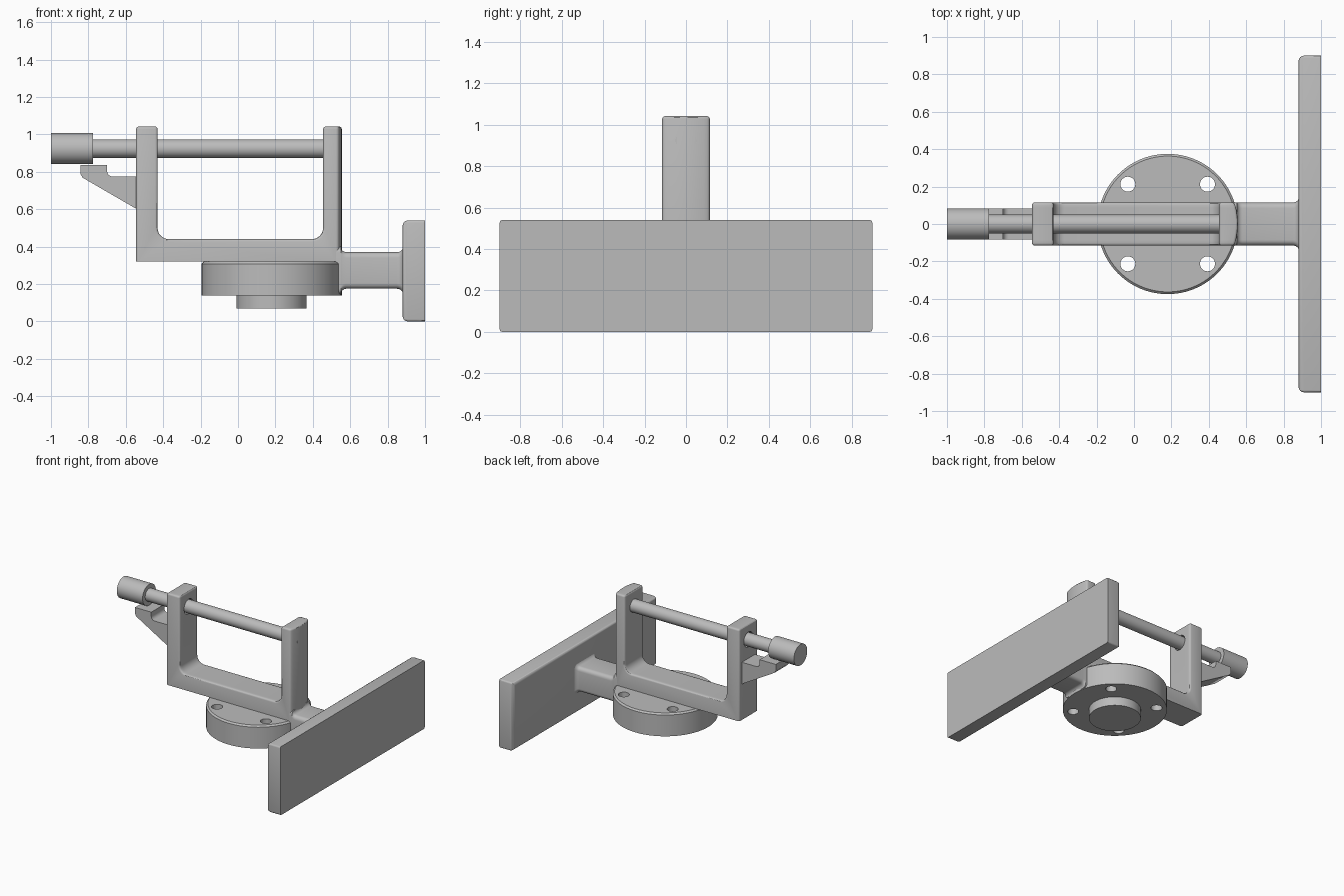
import bpy, bmesh
from math import pi, cos, sin, sqrt
from mathutils import Matrix, Vector

cube = bpy.data.objects.get("Cube")
if cube:
    bpy.data.objects.remove(cube, do_unlink=True)

grey = bpy.data.materials.new("machined grey")
grey.use_nodes = True
grey.diffuse_color = (0.5, 0.5, 0.5, 1)
grey.node_tree.nodes["Principled BSDF"].inputs["Base Color"].default_value = (0.5, 0.5, 0.5, 1)

HALF = 0.115              # half width of the bracket
HUB_X, DISC_R = 0.18, 0.375
ROD_Z = 0.924


def finish(bm, name, smooth=True):
    bmesh.ops.recalc_face_normals(bm, faces=bm.faces)
    mesh = bpy.data.meshes.new(name)
    bm.to_mesh(mesh)
    bm.free()
    mesh.materials.append(grey)
    obj = bpy.data.objects.new(name, mesh)
    bpy.context.collection.objects.link(obj)
    if smooth:
        select(obj)
        bpy.ops.object.shade_smooth_by_angle(angle=pi / 6)
    return obj


def select(obj):
    bpy.ops.object.select_all(action='DESELECT')
    obj.select_set(True)
    bpy.context.view_layer.objects.active = obj


def round_edges(bm, width, rule, segments=3):
    """Round the sharp edges whose midpoint passes the rule."""
    edges = [e for e in bm.edges if len(e.link_faces) == 2
             and e.calc_face_angle() > 0.5
             and rule((e.verts[0].co + e.verts[1].co) / 2)]
    bmesh.ops.bevel(bm, geom=edges, offset=width, segments=segments,
                    profile=0.5, affect='EDGES', clamp_overlap=True)


def add_cylinder(bm, centre, radius, length, along_x=False, sides=64):
    turn = Matrix.Rotation(pi / 2, 4, 'Y') if along_x else Matrix()
    bmesh.ops.create_cone(bm, cap_ends=True, segments=sides, radius1=radius,
                          radius2=radius, depth=length,
                          matrix=Matrix.Translation(centre) @ turn)


def extrude_profile(points, half, slices=1):
    """Extrude an x-z outline evenly across y."""
    bm = bmesh.new()
    rings = [[bm.verts.new((x, -half + 2 * half * i / slices, z)) for x, z in points]
             for i in range(slices + 1)]
    bm.faces.new(rings[0])
    bm.faces.new(rings[-1])
    n = len(points)
    for a, b in zip(rings, rings[1:]):
        for i in range(n):
            j = (i + 1) % n
            bm.faces.new((a[i], a[j], b[j], b[i]))
    bmesh.ops.recalc_face_normals(bm, faces=bm.faces)
    bm.normal_update()
    return bm


def arc(cx, cz, r, start, end, steps=8):
    return [(cx + r * cos(start + (end - start) * i / steps),
             cz + r * sin(start + (end - start) * i / steps)) for i in range(steps + 1)]


def cut(obj, bm):
    cutter = finish(bm, "hole_cutter", smooth=False)
    cutter.hide_render = True
    select(obj)
    mod = obj.modifiers.new("holes", 'BOOLEAN')
    mod.operation, mod.solver, mod.object = 'DIFFERENCE', 'EXACT', cutter
    bpy.ops.object.modifier_apply(modifier=mod.name)
    bpy.data.objects.remove(cutter, do_unlink=True)
    bpy.ops.object.shade_smooth_by_angle(angle=pi / 6)


# U-shaped bracket, its outer right face following the disc's curve
outline = ([(-0.545, 0.32), (0.555, 0.32), (0.555, 1.042), (0.455, 1.042)]
           + arc(0.395, 0.5, 0.06, 0, -pi / 2)
           + arc(-0.37, 0.5, 0.06, -pi / 2, -pi)
           + [(-0.43, 1.042), (-0.545, 1.042)])
bm = extrude_profile(outline, HALF, slices=8)
for v in bm.verts:
    if v.co.x > 0.5:
        v.co.x = HUB_X + sqrt(DISC_R ** 2 - v.co.y ** 2)
bm.normal_update()
round_edges(bm, 0.013, lambda p: p.z > 0.33)
bracket = finish(bm, "bracket")
bm = bmesh.new()
add_cylinder(bm, (-0.49, 0, ROD_Z), 0.058, 0.3, along_x=True)
cut(bracket, bm)

# Mounting disc with four bolt holes
bm = bmesh.new()
add_cylinder(bm, (HUB_X, 0, 0.23), DISC_R, 0.18, sides=96)
bm.normal_update()
round_edges(bm, 0.012, lambda p: p.z > 0.3, segments=1)
disc = finish(bm, "mounting_disc")
bm = bmesh.new()
for sx in (-1, 1):
    for sy in (-1, 1):
        add_cylinder(bm, (HUB_X + sx * 0.213, sy * 0.213, 0.23), 0.04, 0.4, sides=32)
cut(disc, bm)

# Locating boss under the disc
bm = bmesh.new()
add_cylinder(bm, (HUB_X, 0, 0.11), 0.187, 0.08)
finish(bm, "boss")

# Clamp rod and its knob
bm = bmesh.new()
add_cylinder(bm, (-0.124, 0, ROD_Z), 0.05, 1.352, along_x=True)
finish(bm, "clamp_rod")
bm = bmesh.new()
add_cylinder(bm, (-0.8875, 0, ROD_Z), 0.083, 0.225, along_x=True)
finish(bm, "knob")

# Cradle bracing the knob from below
outline = ([(-0.54, 0.6), (-0.83, 0.768), (-0.842, 0.788), (-0.842, 0.837), (-0.70, 0.837)]
           + arc(-0.67, 0.805, 0.03, pi, pi * 1.5, 5) + [(-0.54, 0.775)])
finish(extrude_profile(outline, 0.082), "knob_cradle")

# Stem: rounded rectangle lofted along x, flaring at both ends
bm = bmesh.new()
sections = []
for i in range(7):
    a = pi / 2 * i / 6
    sections.append((0.55 + 0.03 * (1 - cos(a)), 0, 0.03 * (1 - sin(a))))
for i in range(7):
    a = pi / 2 * i / 6
    sections.append((0.85 + 0.035 * sin(a), 0.035 * (1 - cos(a)), 0.035 * (1 - cos(a))))
sections.insert(0, (0.48, 0, 0.03))
rings = []
for x, grow_y, grow_z in sections:
    hy, hz, r = HALF + grow_y, 0.0975 + grow_z, 0.03
    ring = []
    for k, (sy, sz) in enumerate(((1, 1), (-1, 1), (-1, -1), (1, -1))):
        ring += arc(sy * (hy - r), 0.2725 + sz * (hz - r), r, k * pi / 2, (k + 1) * pi / 2, 5)
    rings.append([bm.verts.new((x, y, z)) for y, z in ring])
for a, b in zip(rings, rings[1:]):
    for i in range(len(a)):
        bm.faces.new((a[i - 1], a[i], b[i], b[i - 1]))
bm.faces.new(rings[0])
bm.faces.new(rings[-1])
finish(bm, "stem")

# Upright end plate, rounded on its inner edges
bm = bmesh.new()
bmesh.ops.create_cube(bm, size=1, matrix=Matrix.Translation((0.94, 0, 0.27))
                      @ Matrix.Diagonal((0.12, 1.8, 0.54, 1)))
bm.normal_update()
round_edges(bm, 0.028, lambda p: p.x < 0.9, segments=4)
round_edges(bm, 0.012, lambda p: 0.9 < p.x < 0.99, segments=3)
finish(bm, "end_plate")
